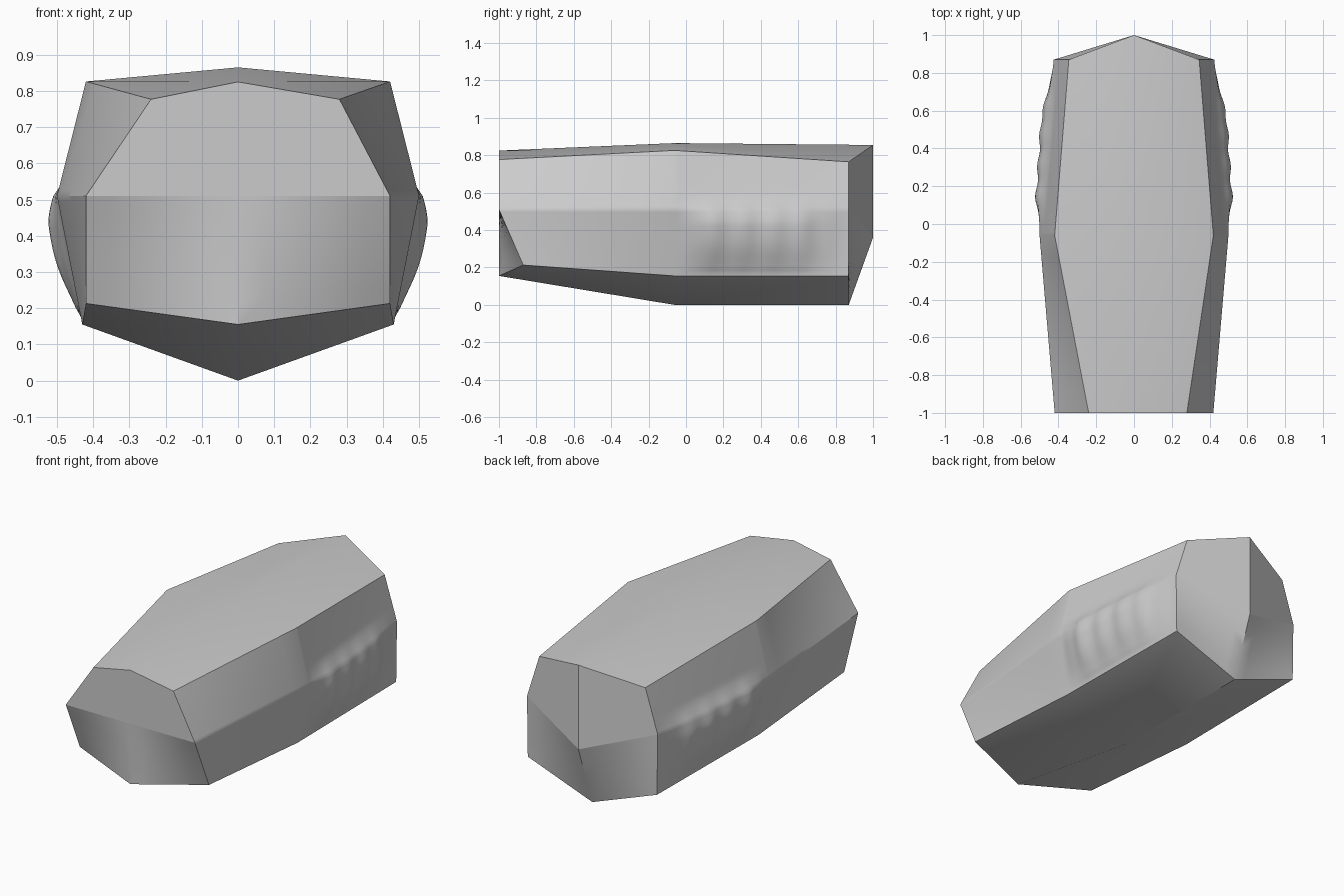
import bpy, bmesh, math
from mathutils import Vector

if "Cube" in bpy.data.objects:
    bpy.data.objects.remove(bpy.data.objects["Cube"])

mesh = bpy.data.meshes.new("faceted_hull")
hull = bpy.data.objects.new("faceted_hull", mesh)
bpy.context.collection.objects.link(hull)
bm = bmesh.new()
CENTRE = Vector((0, 0, 0.45))


def step(a, b, t):
    t = min(max((t - a) / (b - a), 0), 1)
    return t * t * (3 - 2 * t)


def bulge(p):
    # rippled swelling on the rear half of each flank
    along = step(-0.06, 0.14, p.y) * (1 - step(0.52, 0.87, p.y))
    if p.z < 0.42:
        up = math.sin(math.pi / 2 * step(0.12, 0.44, p.z)) if p.z > 0.156 else 0
        up *= step(0.155, 0.2, p.z)
    else:
        up = 1 - step(0.42, 0.6, p.z)
    ripple = 1 + 0.1 * math.cos(2 * math.pi * (p.y - 0.15) / 0.16)
    return 0.048 * along * up * ripple


def patch(a, b, c, d, n=1, m=1, swell=False):
    # bilinear patch: n steps along a-b, m steps along a-d
    a, b, c, d = map(Vector, (a, b, c, d))
    grid = []
    for j in range(m + 1):
        v = j / m
        row = []
        for i in range(n + 1):
            p = a.lerp(d, v).lerp(b.lerp(c, v), i / n)
            if swell:
                p.x += math.copysign(bulge(p), p.x)
            row.append(bm.verts.new(p))
        grid.append(row)
    for j in range(m):
        for i in range(n):
            f = bm.faces.new((grid[j][i], grid[j][i + 1], grid[j + 1][i + 1], grid[j + 1][i]))
            f.normal_update()
            if f.normal.dot(f.calc_center_median() - CENTRE) < 0:
                f.normal_flip()


for s, nose in ((1, 0.28), (-1, 0.24)):
    # front, middle and rear stations: ridge, shoulder, waist, chine, keel
    f_top, f_sh, f_wa, f_ch, f_keel = ((0, -1, 0.825), (s * nose, -1, 0.777), (s * 0.42, -1, 0.51),
                                       (s * 0.42, -0.87, 0.213), (0, -1, 0.155))
    m_top, m_sh, m_wa, m_ch, m_keel = ((0, -0.06, 0.865), (s * 0.42, -0.06, 0.826), (s * 0.5, -0.06, 0.51),
                                       (s * 0.43, -0.06, 0.155), (0, -0.06, 0))
    r_top, r_sh, r_wa, r_ch, r_keel = ((0, 1, 0.855), (s * 0.345, 0.87, 0.765), (s * 0.425, 0.87, 0.51),
                                       (s * 0.42, 0.87, 0.155), (0, 0.87, 0))
    r_mid = (0, 1, 0.36)
    f_mid = (0, -1, 0.51)
    # roof
    patch(f_top, f_sh, m_sh, m_top)
    patch(m_top, m_sh, r_sh, r_top)
    # flanks
    patch(f_wa, m_wa, m_sh, f_sh, 8, 20)
    patch(f_ch, m_ch, m_wa, f_wa, 8, 24)
    patch(m_wa, r_wa, r_sh, m_sh, 56, 20, True)
    patch(m_ch, r_ch, r_wa, m_wa, 56, 24, True)
    # underside
    patch(f_keel, m_keel, m_ch, f_ch)
    patch(m_keel, r_keel, r_ch, m_ch)
    # front end
    patch(f_mid, f_wa, f_sh, f_top)
    patch(f_keel, f_ch, f_wa, f_mid, 6, 6)
    # pointed rear end
    patch(r_mid, r_wa, r_sh, r_top)
    patch(r_keel, r_ch, r_wa, r_mid, 6, 6)

bmesh.ops.remove_doubles(bm, verts=bm.verts, dist=1e-5)
bm.to_mesh(mesh)
bm.free()

bpy.context.view_layer.objects.active = hull
hull.select_set(True)
bpy.ops.object.shade_smooth_by_angle(angle=math.radians(30))
